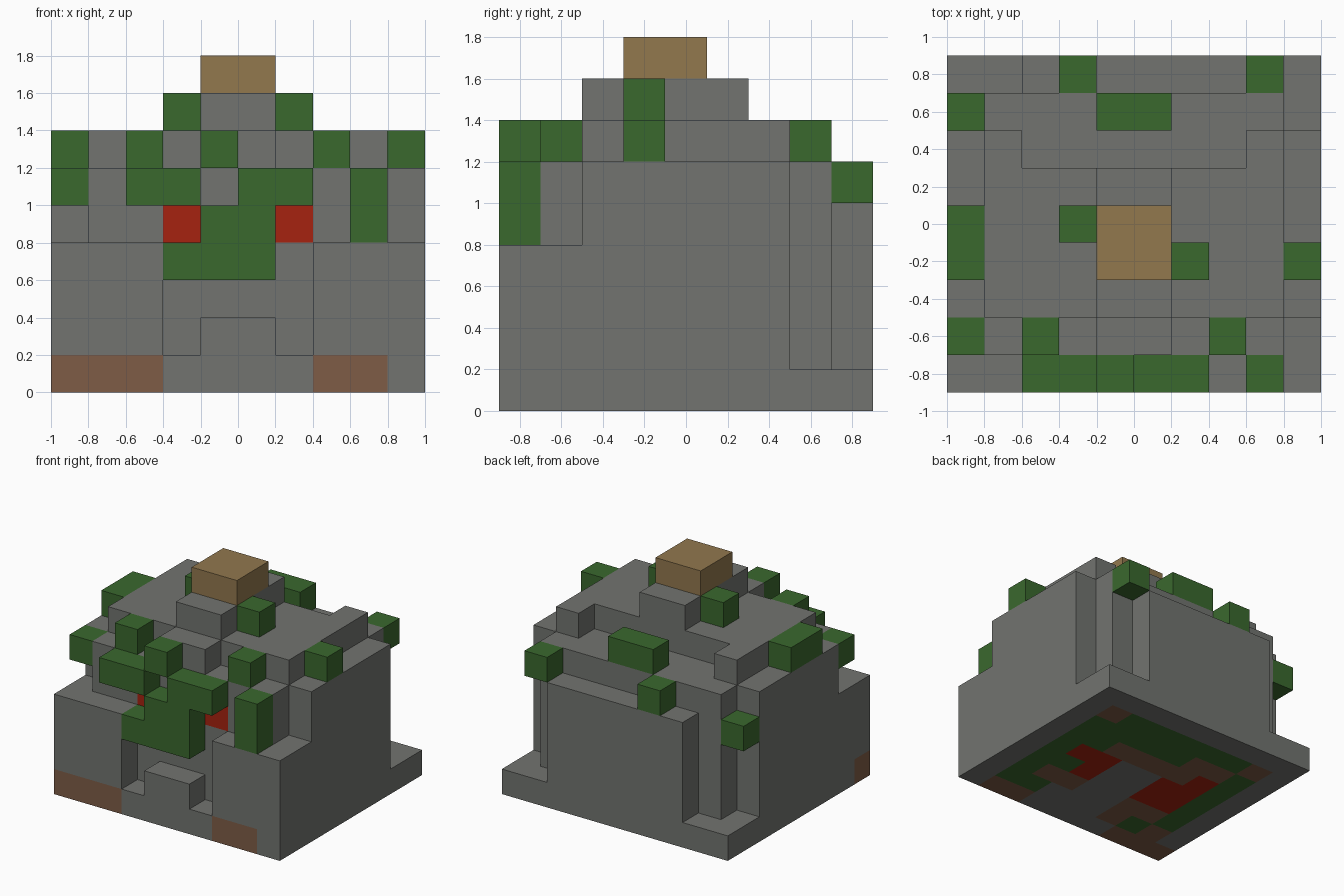
import bpy, bmesh
from mathutils import Vector

old = bpy.data.objects.get("Cube")
if old:
    bpy.data.objects.remove(old, do_unlink=True)

CELL = 0.2
ORIGIN = Vector((-1.0, -0.9, 0.0))

COLOURS = {
    "stone_grey": (0.168, 0.174, 0.162),
    "leaf_green": (0.042, 0.138, 0.027),
    "eye_red": (0.381, 0.016, 0.005),
    "earth_brown": (0.209, 0.107, 0.061),
    "cap_tan": (0.287, 0.188, 0.076),
}
NAMES = list(COLOURS)
materials = []
for name, rgb in COLOURS.items():
    mat = bpy.data.materials.new(name)
    mat.use_nodes = True
    mat.diffuse_color = (*rgb, 1)
    bsdf = next(n for n in mat.node_tree.nodes if n.type == "BSDF_PRINCIPLED")
    bsdf.inputs["Base Color"].default_value = (*rgb, 1)
    bsdf.inputs["Roughness"].default_value = 0.9
    materials.append(mat)

cells = {}  # grid position -> (part, colour)


def block(part, colour, x, y, z):
    """Fill a box of cells; x, y and z are (start, end) pairs or one index."""
    spans = [range(*s) if isinstance(s, tuple) else (s,) for s in (x, y, z)]
    for i in spans[0]:
        for j in spans[1]:
            for k in spans[2]:
                cells[i, j, k] = (part, colour)


# Plinth, with the buried floor pattern listed from back to front
FLOOR = """
..........
.NGGGGGGN.
.GNNGGGGG.
.GRNNNNGG.
.GRR..RRG.
.GRR..RGG.
.GNN..NNG.
.NGN...GG.
NNN....NN.
""".split()
KEY = {".": "stone_grey", "G": "leaf_green", "R": "eye_red", "N": "earth_brown"}
for j, row in enumerate(reversed(FLOOR)):
    for i, mark in enumerate(row):
        block("plinth", KEY[mark], i, j, 0)

# Stone masses
STONE = "stone_grey"
for wing in ((0, 3), (7, 10)):
    block("front_wings", STONE, wing, 0, (1, 4))
block("door_step", STONE, (4, 6), 0, 1)
block("hall", STONE, (0, 10), (1, 7), (1, 4))
block("hall", STONE, (0, 10), (2, 7), (4, 6))
block("front_wall", STONE, (1, 9), 1, (4, 6))
block("back_wall", STONE, (1, 9), 7, (1, 6))
block("back_buttress", STONE, (2, 8), 8, (1, 5))
block("roof_terrace", STONE, (1, 9), (2, 6), 6)
for i in (1, 8):
    block("roof_terrace", STONE, i, 6, 6)
block("upper_steps", STONE, (4, 6), 1, 6)
block("upper_steps", STONE, (4, 6), (2, 6), 7)
block("capstone", "cap_tan", (4, 6), (3, 5), 8)

# Eyes set in the front wall
for i in (3, 6):
    block("eyes", "eye_red", i, 1, 4)

# Foliage hanging over the entrance
LEAF = "leaf_green"
for x, z in (((3, 6), 3), ((4, 6), 4), ((2, 4), 5), ((5, 7), 5), (4, 6), (8, (4, 6))):
    block("entrance_foliage", LEAF, x, 0, z)

# Foliage on the roof and walls
for spot in (
    (0, 1, 5), (2, 1, 6), (7, 1, 6), (0, (3, 5), 6), (9, 3, 6),
    (3, 4, 7), (6, 3, 7), ((4, 6), 7, 6), (3, 8, 5), (8, 8, 5), (0, 7, 4),
):
    block("roof_foliage", LEAF, *spot)


def build(part):
    """Skin the exposed sides of every cell of a part."""
    bm = bmesh.new()
    shared = {}

    def corner(p):
        if p not in shared:
            shared[p] = bm.verts.new(ORIGIN + Vector(p) * CELL)
        return shared[p]

    for pos, (owner, colour) in cells.items():
        if owner != part:
            continue
        for axis in range(3):
            u, v = (axis + 1) % 3, (axis + 2) % 3
            for side in (0, 1):
                beside = list(pos)
                beside[axis] += 2 * side - 1
                if tuple(beside) in cells:
                    continue
                loop = []
                for du, dv in ((0, 0), (1, 0), (1, 1), (0, 1)):
                    p = list(pos)
                    p[axis] += side
                    p[u] += du
                    p[v] += dv
                    loop.append(corner(tuple(p)))
                if not side:
                    loop.reverse()
                bm.faces.new(loop).material_index = NAMES.index(colour)

    mesh = bpy.data.meshes.new(part)
    bm.to_mesh(mesh)
    bm.free()
    for mat in materials:
        mesh.materials.append(mat)
    bpy.context.scene.collection.objects.link(bpy.data.objects.new(part, mesh))


for part in sorted({owner for owner, _ in cells.values()}):
    build(part)
